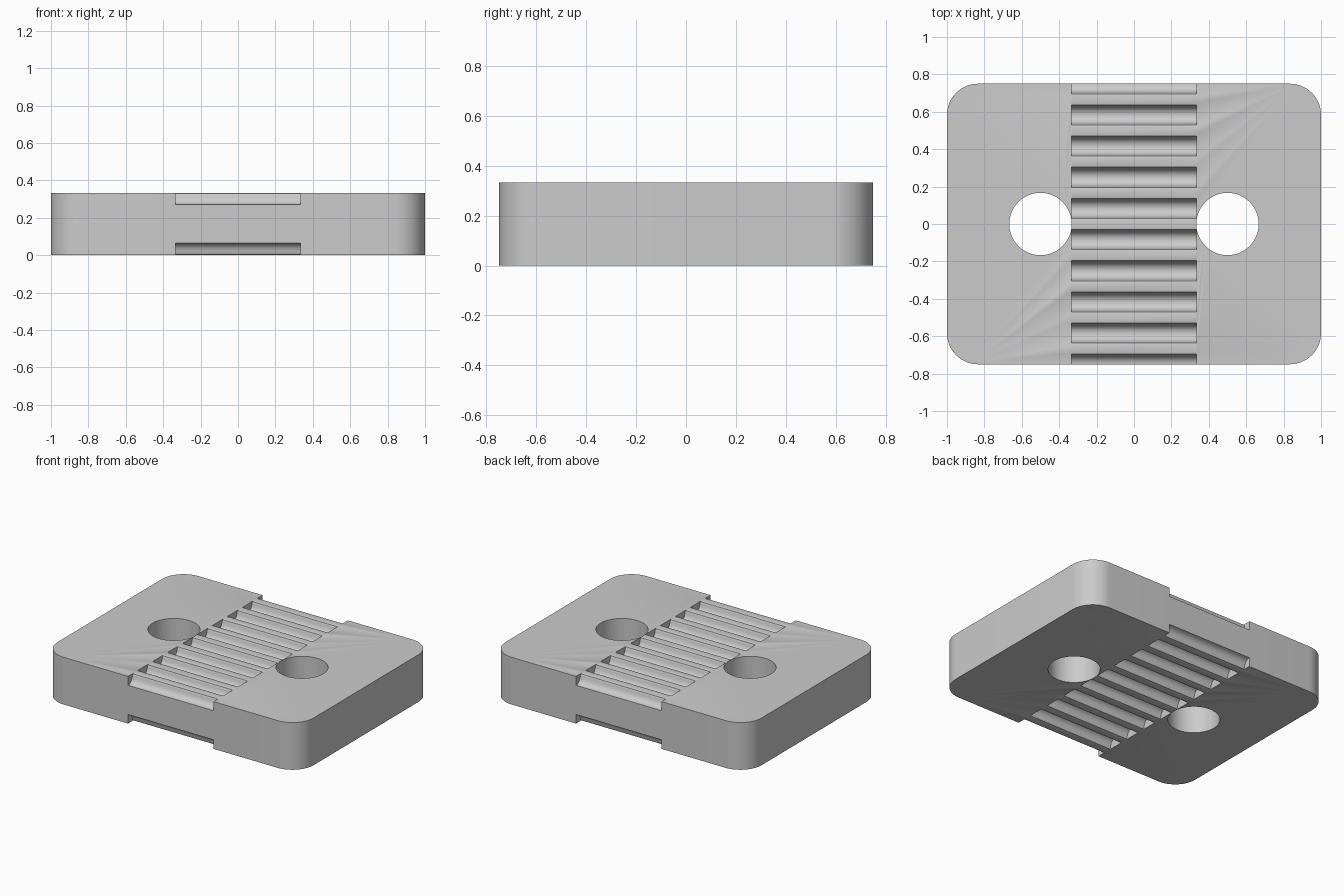
import bpy, bmesh, math
from mathutils import Vector

old = bpy.data.objects.get("Cube")
if old:
    bpy.data.objects.remove(old, do_unlink=True)

L, W, H = 2.0, 1.5, 1 / 3      # plate size
R = 1 / 6                      # corner radius, hole radius and tooth pitch

# Half of one rounded belt groove: (distance from centre, depth)
HALF = [(.0623, -.04), (.0623, 0), (.054, .0031), (.0499, .0109), (.0482, .0199),
        (.0456, .0286), (.042, .037), (.0376, .045), (.0299, .0531),
        (.0207, .0589), (.0106, .0625), (0, .0637)]
GROOVE = HALF + [(-y, d) for y, d in reversed(HALF[:-1])]

grey = bpy.data.materials.new("plain grey")
grey.use_nodes = True
colour = (0.6, 0.6, 0.6, 1)
grey.diffuse_color = colour
grey.node_tree.nodes["Principled BSDF"].inputs["Base Color"].default_value = colour


def add_prism(bm, points, along):
    """Extrude a closed outline along a vector."""
    face = bm.faces.new([bm.verts.new(p) for p in points])
    ext = bmesh.ops.extrude_face_region(bm, geom=[face])
    verts = [g for g in ext["geom"] if isinstance(g, bmesh.types.BMVert)]
    bmesh.ops.translate(bm, vec=Vector(along), verts=verts)


def make_object(name, bm):
    bmesh.ops.recalc_face_normals(bm, faces=bm.faces)
    mesh = bpy.data.meshes.new(name)
    bm.to_mesh(mesh)
    bm.free()
    mesh.materials.append(grey)
    obj = bpy.data.objects.new(name, mesh)
    bpy.context.collection.objects.link(obj)
    return obj


def arc(cx, cy, z, start, sweep, steps):
    return [(cx + R * math.cos(start + sweep * i / steps),
             cy + R * math.sin(start + sweep * i / steps), z) for i in range(steps)]


# Plate with rounded corners
bm = bmesh.new()
outline = []
for k, (sx, sy) in enumerate([(1, 1), (-1, 1), (-1, -1), (1, -1)]):
    cx, cy = sx * (L / 2 - R), sy * (W / 2 - R)
    start = k * math.pi / 2
    outline += arc(cx, cy, 0, start, math.pi / 2, 16)
    end = start + math.pi / 2
    outline.append((cx + R * math.cos(end), cy + R * math.sin(end), 0))
add_prism(bm, outline, (0, 0, H))
plate = make_object("clamp_plate", bm)

# Cutter for the two bolt holes
bm = bmesh.new()
for x in (-0.5, 0.5):
    add_prism(bm, arc(x, 0, -0.1, 0, 2 * math.pi, 64), (0, 0, H + 0.2))
holes = make_object("hole_cutter", bm)

# Cutter for the belt grooves on the top and the bottom
bm = bmesh.new()
for k in range(-5, 5):
    y0 = (k + 0.5) * R
    for base, sign in ((H, -1), (0, 1)):
        add_prism(bm, [(-1 / 3, y0 + y, base + sign * d) for y, d in GROOVE], (2 / 3, 0, 0))
grooves = make_object("groove_cutter", bm)

# Cut, then bake the result into the plate
for cutter in (grooves, holes):
    cutter.hide_render = True
    mod = plate.modifiers.new(cutter.name, "BOOLEAN")
    mod.operation = "DIFFERENCE"
    mod.solver = "EXACT"
    mod.object = cutter
bpy.context.view_layer.update()
baked = bpy.data.meshes.new_from_object(plate.evaluated_get(bpy.context.evaluated_depsgraph_get()))
plate.modifiers.clear()
plate.data = baked
baked.materials.clear()
baked.materials.append(grey)
for poly in baked.polygons:
    poly.material_index = 0
for cutter in (grooves, holes):
    bpy.data.objects.remove(cutter, do_unlink=True)

# Smooth the curved walls, keep the rims sharp
bpy.ops.object.select_all(action="DESELECT")
plate.select_set(True)
bpy.context.view_layer.objects.active = plate
bpy.ops.object.shade_smooth_by_angle(angle=math.radians(35))
